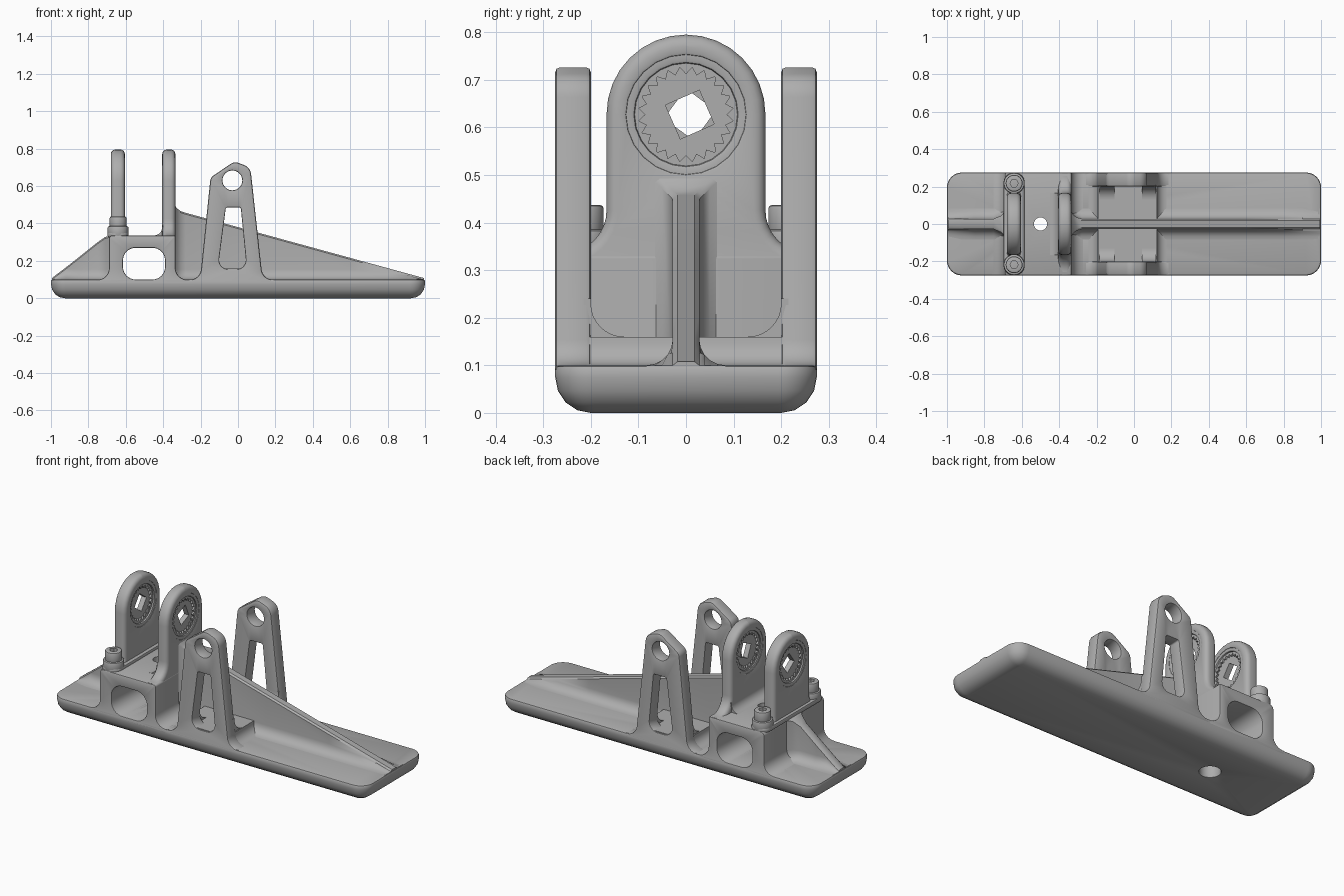
import bpy, bmesh
from math import sin, cos, tan, pi, atan2
from mathutils import Vector

if "Cube" in bpy.data.objects:
    bpy.data.objects.remove(bpy.data.objects["Cube"], do_unlink=True)

GREY = (0.42, 0.42, 0.42, 1)
metal = bpy.data.materials.new("cast_grey")
metal.use_nodes = True
metal.diffuse_color = GREY
metal.node_tree.nodes["Principled BSDF"].inputs["Base Color"].default_value = GREY


def finish(name, bm):
    bmesh.ops.remove_doubles(bm, verts=bm.verts, dist=1e-5)
    bmesh.ops.recalc_face_normals(bm, faces=bm.faces)
    mesh = bpy.data.meshes.new(name)
    bm.to_mesh(mesh)
    bm.free()
    obj = bpy.data.objects.new(name, mesh)
    bpy.context.collection.objects.link(obj)
    mesh.materials.append(metal)
    smooth(obj)
    return obj


def smooth(obj):
    bpy.ops.object.select_all(action='DESELECT')
    obj.select_set(True)
    bpy.context.view_layer.objects.active = obj
    bpy.ops.object.shade_smooth_by_angle(angle=0.6)


def circle(x, y, r, n=32, turn=0.0):
    return [Vector((x + r * cos(turn + 2 * pi * i / n), y + r * sin(turn + 2 * pi * i / n)))
            for i in range(n)]


def rounded(points, segs=8):
    """Polygon whose corners (x, y, radius) are turned into arcs."""
    out = []
    for i, p in enumerate(points):
        c = Vector(p[:2])
        if len(p) < 3:
            out.append(c)
            continue
        d1 = (Vector(points[i - 1][:2]) - c).normalized()
        d2 = (Vector(points[(i + 1) % len(points)][:2]) - c).normalized()
        half = d1.angle(d2) / 2
        r = p[2]
        mid = c + (d1 + d2).normalized() * (r / sin(half))
        s, e = c + d1 * (r / tan(half)) - mid, c + d2 * (r / tan(half)) - mid
        a0 = atan2(s.y, s.x)
        da = (atan2(e.y, e.x) - a0 + pi) % (2 * pi) - pi
        for k in range(segs + 1):
            a = a0 + da * k / segs
            out.append(mid + Vector((cos(a), sin(a))) * r)
    return out


def rect(x0, x1, y0, y1, r):
    return rounded([(x0, y0, r), (x1, y0, r), (x1, y1, r), (x0, y1, r)])


def inset(loop, d):
    """Move a counter-clockwise loop inward by d."""
    out = []
    for i, p in enumerate(loop):
        e1 = (p - loop[i - 1]).normalized()
        e2 = (loop[(i + 1) % len(loop)] - p).normalized()
        n1, n2 = Vector((-e1.y, e1.x)), Vector((-e2.y, e2.x))
        out.append(p + (n1 + n2) * (d / max(0.2, 1 + n1.dot(n2))))
    return out


def levels(b, w, sign):
    if b == 0:
        return [(0, w)]
    s = 4 if b > 0.015 else 2
    return [(b * (1 - sin(k / s * pi / 2)), w + sign * b * (1 - cos(k / s * pi / 2)))
            for k in range(s + 1)]


def prism(name, axis, lo, hi, outer, holes=(), edge=(0.008, 0.008), hole_edge=0.006):
    """Extrude an outline with holes along an axis, rounding its rims."""
    place = {'X': lambda u, v, w: (w, u, v), 'Y': lambda u, v, w: (u, w, v),
             'Z': lambda u, v, w: (u, v, w)}[axis]
    normal = place(0, 0, 1)
    bm = bmesh.new()
    caps = ([], [])
    for j, loop in enumerate([outer, *holes]):
        area = sum(loop[i - 1].cross(p) for i, p in enumerate(loop))
        loop = loop if area > 0 else loop[::-1]
        b0, b1 = edge if j == 0 else (hole_edge, hole_edge)
        side = 1 if j == 0 else -1
        rings = []
        for d, w in levels(b0, lo, 1) + levels(b1, hi, -1)[::-1]:
            pts = inset(loop, d * side) if d else loop
            rings.append([bm.verts.new(place(p.x, p.y, w)) for p in pts])
        n = len(loop)
        for a, b in zip(rings, rings[1:]):
            for i in range(n):
                bm.faces.new((a[i - 1], a[i], b[i], b[i - 1]))
        for cap, ring in zip(caps, (rings[0], rings[-1])):
            cap.extend(bm.edges.get((ring[i - 1], ring[i])) for i in range(n))
    for cap in caps:
        bmesh.ops.triangle_fill(bm, use_beauty=True, edges=cap, normal=normal)
    return finish(name, bm)


def rib(name, stations, r=0.055, floor=0.1):
    """Loft a web with flared foot through (x, height, half width)."""
    bm = bmesh.new()
    rings = []
    for x, h, w in stations:
        half = [(w + r, floor - 0.02)]
        for k in range(6):
            a = k / 5 * pi / 2
            half.append((w + r - r * sin(a), min(floor + r - r * cos(a), h - 0.008)))
        half += [(w, h - 0.008), (w - 0.01, h)]
        pts = half + [(-y, z) for y, z in reversed(half)]
        rings.append([bm.verts.new((x, y, z)) for y, z in pts])
    for a, b in zip(rings, rings[1:]):
        for i in range(len(a)):
            bm.faces.new((a[i - 1], a[i], b[i], b[i - 1]))
    bm.faces.new(rings[0])
    bm.faces.new(rings[-1])
    return finish(name, bm)


# Base plate with drain hole
prism("base_plate", 'Z', 0, 0.1, rect(-1, 1, -0.275, 0.275, 0.08),
      [circle(-0.5, 0, 0.055)], edge=(0.075, 0.01))

# Hollow mounting block, filleted into the plate
block = prism("mounting_block", 'Y', -0.275, 0.275, rounded([
    (-0.76, 0.07), (-0.76, 0.1), (-0.69, 0.1, 0.06), (-0.69, 0.336, 0.02),
    (-0.334, 0.336, 0.012), (-0.334, 0.1, 0.062), (-0.262, 0.1), (-0.262, 0.07)]),
    [rect(-0.615, -0.39, 0.1, 0.27, 0.068)])
cutter = prism("hole_cutter", 'Z', 0.02, 0.5, circle(-0.5, 0, 0.035), edge=(0, 0))
cutter.hide_render = True
mod = block.modifiers.new("top_hole", 'BOOLEAN')
mod.operation, mod.solver, mod.object = 'DIFFERENCE', 'EXACT', cutter
bpy.context.view_layer.objects.active = block
bpy.ops.object.modifier_apply(modifier=mod.name)
bpy.data.objects.remove(cutter, do_unlink=True)
smooth(block)

# Raised saddle between the towers
prism("saddle", 'Y', -0.27, 0.27, rounded([
    (-0.26, 0.07), (-0.26, 0.1), (-0.197, 0.1, 0.05), (-0.192, 0.16),
    (0.122, 0.16), (0.127, 0.1, 0.05), (0.19, 0.1), (0.19, 0.07)]), edge=(0, 0))

# Side towers with pivot hole and slot
tower = rounded([(-0.27, 0.07), (-0.27, 0.1), (-0.203, 0.1, 0.06), (-0.147, 0.645, 0.04),
                 (-0.02, 0.732, 0.05), (0.066, 0.70, 0.06), (0.132, 0.1, 0.06),
                 (0.2, 0.1), (0.2, 0.07)])
slot = rounded([(-0.108, 0.155, 0.05), (-0.065, 0.485, 0.008),
                (0.015, 0.485, 0.008), (0.047, 0.155, 0.05)])
for side, s in (("left", -1), ("right", 1)):
    y0, y1 = sorted((0.2 * s, 0.275 * s))
    prism(f"tower_{side}", 'Y', y0, y1, tower, [slot, circle(-0.03, 0.63, 0.053)],
          edge=(0.01, 0.01))
    fillet = rounded([(0.215 * s, 0.14), (0.215 * s, 0.24), (0.2 * s, 0.24),
                      (0.2 * s, 0.16, 0.07), (0.12 * s, 0.16), (0.12 * s, 0.14)])
    for part, x0, x1 in (("rear", -0.185, -0.105), ("fore", 0.043, 0.118)):
        prism(f"tower_fillet_{side}_{part}", 'X', x0, x1, fillet, edge=(0, 0))

# Centre webs
slope = [(x, 0.457 - 0.274 * (x + 0.28), 0.028) for x in (-0.28, 0.2, 0.6, 0.8, 0.9, 0.995)]
rib("long_web", [(-0.345, 0.505, 0.08), (-0.325, 0.48, 0.05), (-0.305, 0.465, 0.035)] + slope)
rib("short_web", [(-0.995, 0.108, 0.028), (-0.92, 0.165, 0.028), (-0.85, 0.22, 0.028),
                  (-0.75, 0.3, 0.028), (-0.71, 0.328, 0.045), (-0.68, 0.335, 0.08)])


# Bearing lugs with toothed inserts
def lug(name, x0, x1, wide, low, foot, flare, turn):
    half, top, zc = 0.167, 0.795, 0.627
    body = rounded([(-wide, low), (wide, low), (wide, foot), (half, foot, flare),
                    (half, top, 0.1668), (-half, top, 0.1668), (-half, foot, flare),
                    (-wide, foot)])
    prism(name, 'X', x0, x1, body, [circle(0, zc, 0.125, 24)], edge=(0.024, 0.024))
    prism(name + "_collar", 'X', x0 + 0.003, x1 - 0.003, circle(0, zc, 0.126, 24),
          [circle(0, zc, 0.108, 24)], edge=(0, 0))
    teeth = [Vector((0, zc)) + (p - Vector((0, zc))) * (1 if i % 2 else 0.85)
             for i, p in enumerate(circle(0, zc, 0.1, 48))]
    mid = (x0 + x1) / 2
    prism(name + "_teeth", 'X', mid - 0.025, mid + 0.025, circle(0, zc, 0.112, 24),
          [teeth], edge=(0, 0), hole_edge=0)
    prism(name + "_insert", 'X', mid - 0.015, mid + 0.015, circle(0, zc, 0.112, 24),
          [circle(0.008, zc, 0.055, 4, turn)], edge=(0, 0), hole_edge=0)


lug("fixed_lug", -0.405, -0.335, 0.27, 0.275, 0.336, 0.09, 1.2)
lug("bolted_lug", -0.68, -0.605, 0.215, 0.28, 0.348, 0.03, 0.15)
prism("fixed_lug_fillet", 'Y', -0.165, 0.165, rounded([
    (-0.39, 0.32), (-0.39, 0.39), (-0.405, 0.39), (-0.405, 0.336, 0.045),
    (-0.46, 0.336), (-0.46, 0.32)]), edge=(0, 0))

# Foot of the bolted lug with bosses and socket bolts
prism("lug_foot", 'Z', 0.325, 0.352, rect(-0.697, -0.585, -0.273, 0.273, 0.05))
for side, s in (("left", -1), ("right", 1)):
    prism(f"bolt_boss_{side}", 'Z', 0.33, 0.385, circle(-0.641, 0.218 * s, 0.056))
    prism(f"bolt_head_{side}", 'Z', 0.37, 0.437, circle(-0.641, 0.218 * s, 0.045),
          [circle(-0.641, 0.218 * s, 0.022, 6)], hole_edge=0)
